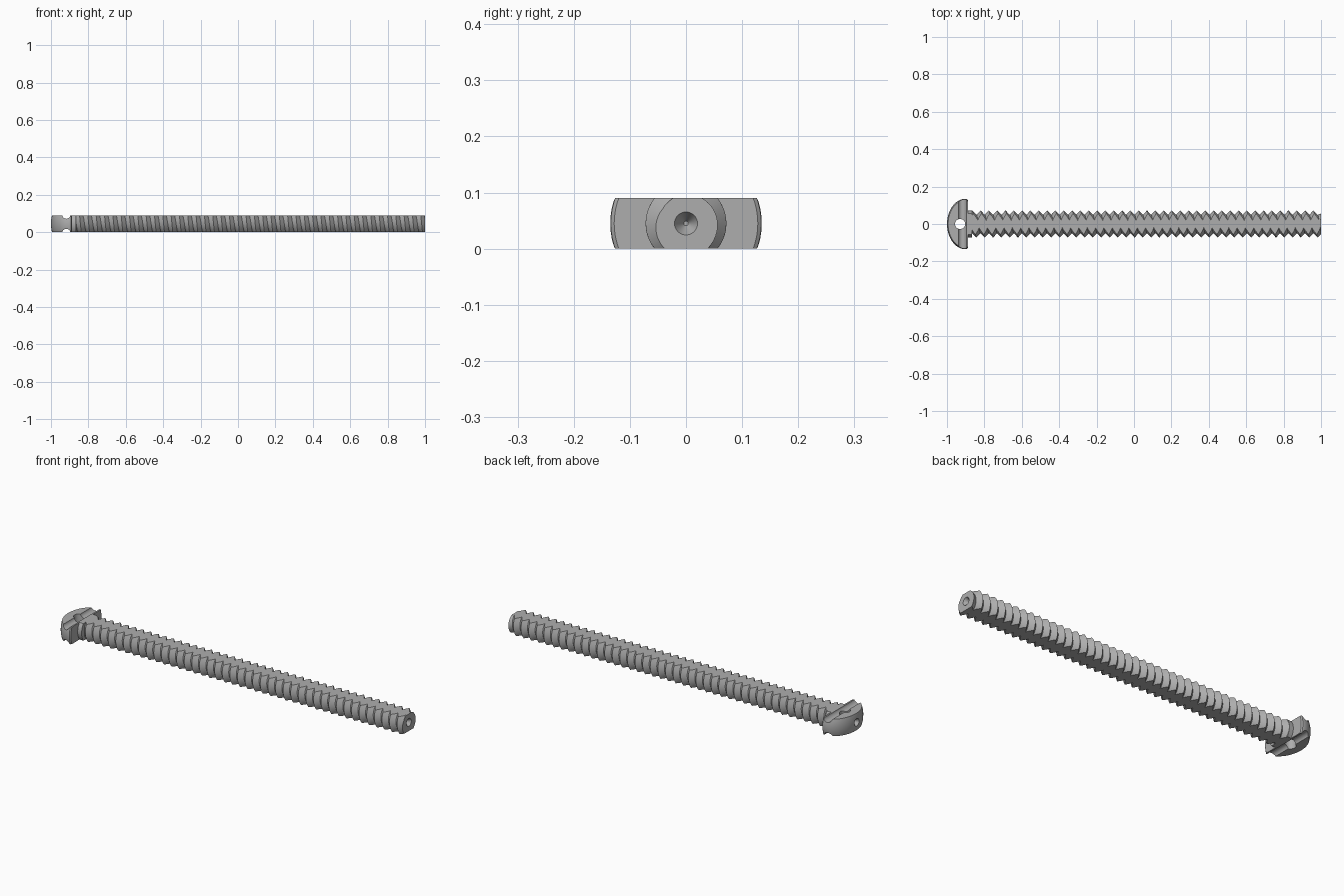
import bpy, bmesh, math
from mathutils import Matrix, Vector

cube = bpy.data.objects.get("Cube")
if cube:
    bpy.data.objects.remove(cube, do_unlink=True)

HALF = 0.045            # half the thickness; the axis runs along x at this height
CREST, ROOT = 0.072, 0.049
PITCH, SEG = 0.0445, 48
NECK_END = -0.865

steel = bpy.data.materials.new("steel grey")
steel.use_nodes = True
grey = (0.42, 0.42, 0.42, 1)
steel.diffuse_color = grey
steel.node_tree.nodes["Principled BSDF"].inputs["Base Color"].default_value = grey


def make_object(bm, name):
    bmesh.ops.recalc_face_normals(bm, faces=bm.faces)
    mesh = bpy.data.meshes.new(name)
    bm.to_mesh(mesh)
    bm.free()
    obj = bpy.data.objects.new(name, mesh)
    bpy.context.collection.objects.link(obj)
    mesh.materials.append(steel)
    obj.location.z = HALF
    return obj


def trim(bm, point, normal):
    """Cut away everything beyond a plane and close the opening."""
    geom = bm.verts[:] + bm.edges[:] + bm.faces[:]
    cut = bmesh.ops.bisect_plane(bm, geom=geom, dist=1e-6, plane_co=point,
                                 plane_no=normal, clear_outer=True)
    edges = [e for e in cut["geom_cut"]
             if isinstance(e, bmesh.types.BMEdge) and e.is_boundary]
    bmesh.ops.holes_fill(bm, edges=edges, sides=0)


def flatten_sides(bm):
    for s in (1, -1):
        trim(bm, Vector((0, 0, s * HALF)), Vector((0, 0, s)))


def cone_cutter(name, pos, axis, r1, r2, depth):
    bm = bmesh.new()
    rot = Vector((0, 0, 1)).rotation_difference(Vector(axis)).to_matrix().to_4x4()
    bmesh.ops.create_cone(bm, cap_ends=True, segments=32, radius1=r1, radius2=r2,
                          depth=depth, matrix=Matrix.Translation(pos) @ rot)
    obj = make_object(bm, name)
    obj.hide_render = True
    return obj


def carve(obj, cutters):
    bpy.context.view_layer.objects.active = obj
    for cutter in cutters:
        mod = obj.modifiers.new("cut", "BOOLEAN")
        mod.operation, mod.solver, mod.object = "DIFFERENCE", "EXACT", cutter
        bpy.ops.object.modifier_apply(modifier=mod.name)
        bpy.data.objects.remove(cutter, do_unlink=True)


def smooth(obj):
    bpy.ops.object.select_all(action="DESELECT")
    obj.select_set(True)
    bpy.context.view_layer.objects.active = obj
    bpy.ops.object.shade_smooth_by_angle(angle=math.radians(28))


# Threaded shaft: one helical ridge and one helical valley, joined by strips
bm = bmesh.new()
start = NECK_END - 3 * PITCH
steps = int((1 - start) / PITCH + 3) * SEG


def helix(radius, offset):
    verts = []
    for i in range(steps):
        a = 2 * math.pi * i / SEG
        x = start + offset + PITCH * i / SEG
        r = min(radius, 0.058 + max(0, 1 - x))     # tapered tip
        verts.append(bm.verts.new((x, r * math.cos(a), r * math.sin(a))))
    return verts


ridge, valley = helix(CREST, 0), helix(ROOT, PITCH / 2)
for i in range(steps - 1):
    bm.faces.new((ridge[i], ridge[i + 1], valley[i + 1], valley[i]))
    j = i + SEG
    if j + 1 < steps:
        bm.faces.new((valley[i], valley[i + 1], ridge[j + 1], ridge[j]))
trim(bm, Vector((1, 0, 0)), Vector((1, 0, 0)))
trim(bm, Vector((NECK_END - 0.01, 0, 0)), Vector((-1, 0, 0)))
flatten_sides(bm)
shaft = make_object(bm, "threaded_shaft")
carve(shaft, [cone_cutter("tip_dimple_cutter", (0.99, 0, 0), (1, 0, 0), 0.004, 0.026, 0.04)])
smooth(shaft)

# Domed head with a round neck, turned about x and cut flat above and below
bm = bmesh.new()
profile = [(-0.9 - 0.1 * math.cos(t), 0.135 * math.sin(t))
           for t in (math.pi / 2 * k / 14 for k in range(15))]
profile += [(-0.893, 0.134), (-0.888, 0.128), (-0.888, CREST), (NECK_END, CREST),
            (NECK_END, 0)]
points = [bm.verts.new((x, r, 0)) for x, r in profile]
edges = [bm.edges.new(pair) for pair in zip(points, points[1:])]
bmesh.ops.spin(bm, geom=points + edges, cent=(0, 0, 0), axis=(1, 0, 0),
               angle=2 * math.pi, steps=64)
bmesh.ops.remove_doubles(bm, verts=bm.verts, dist=1e-5)
flatten_sides(bm)
head = make_object(bm, "domed_head")
cutters = [cone_cutter("cross_hole_cutter", (-0.93, 0, 0), (0, 0, 1), 0.027, 0.027, 0.2),
           cone_cutter("end_dimple_cutter", (-0.99, 0, 0), (-1, 0, 0), 0.004, 0.026, 0.04)]
for s in (1, -1):
    cutters.append(cone_cutter("groove_cutter", (-0.918, 0, s * (HALF + 0.004)),
                               (0, 1, 0), 0.022, 0.022, 0.4))
carve(head, cutters)
smooth(head)
